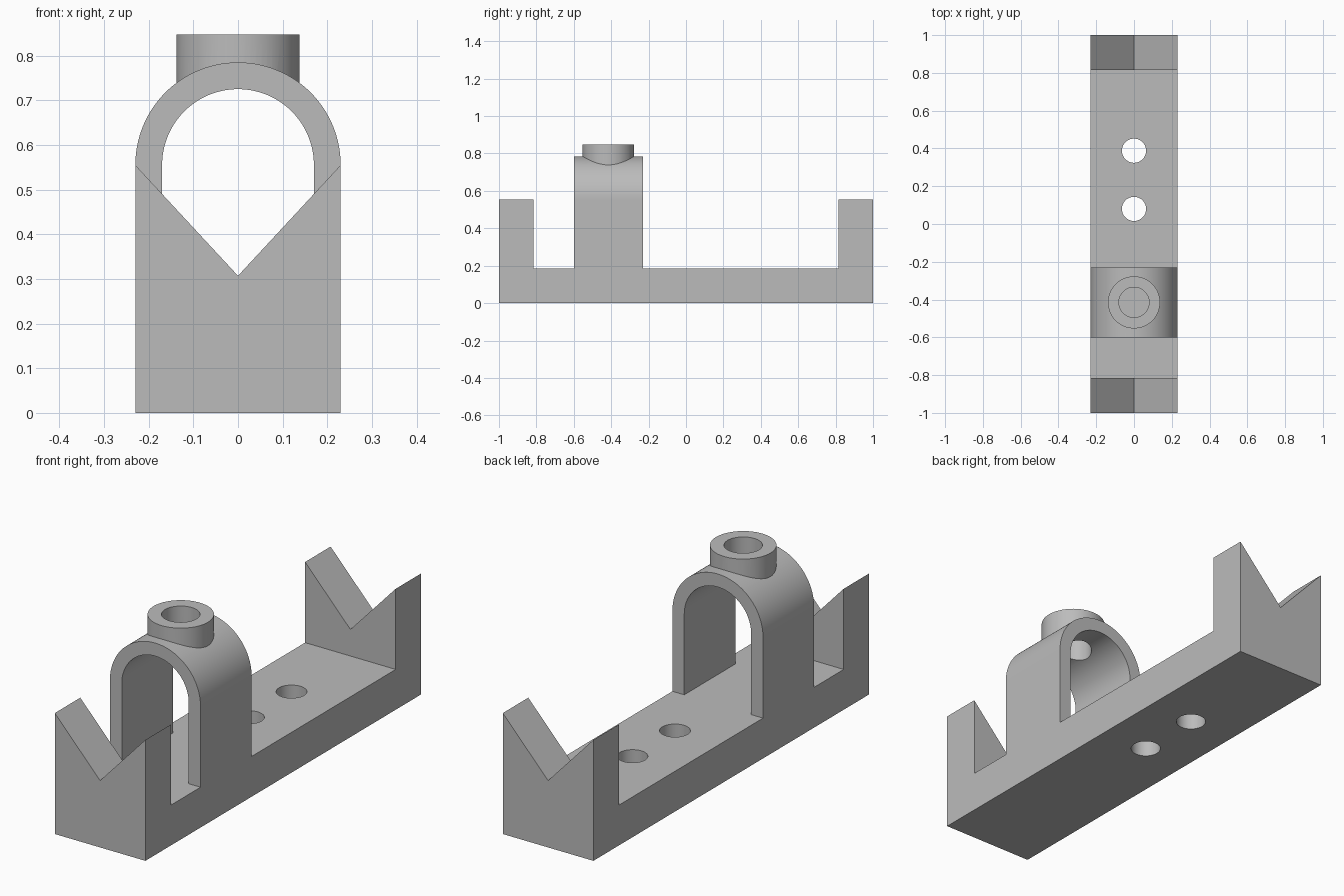
import bpy, bmesh, math
from mathutils import Matrix

cube = bpy.data.objects.get("Cube")
if cube:
    bpy.data.objects.remove(cube, do_unlink=True)

HALF_W, BED_TOP, ARM_TOP, V_BOTTOM = 0.23, 0.185, 0.555, 0.307
ARCH_Y, ARCH_HALF = -0.415, 0.185
BORE = 0.17

grey = bpy.data.materials.new("plain grey")
grey.use_nodes = True
grey.diffuse_color = (0.5, 0.5, 0.5, 1)
grey.node_tree.nodes["Principled BSDF"].inputs["Base Color"].default_value = (0.5, 0.5, 0.5, 1)


def finish(name, bm):
    bmesh.ops.recalc_face_normals(bm, faces=bm.faces)
    mesh = bpy.data.meshes.new(name)
    bm.to_mesh(mesh)
    bm.free()
    obj = bpy.data.objects.new(name, mesh)
    mesh.materials.append(grey)
    bpy.context.collection.objects.link(obj)
    return obj


def prism(name, points, axis, start, end):
    """Extrude a profile along x (points are y, z) or y (points are x, z)."""
    bm = bmesh.new()
    place = (lambda a, b: (start, a, b)) if axis == "x" else (lambda a, b: (a, start, b))
    face = bm.faces.new([bm.verts.new(place(a, b)) for a, b in points])
    moved = bmesh.ops.extrude_face_region(bm, geom=[face])["geom"]
    shift = (end - start, 0, 0) if axis == "x" else (0, end - start, 0)
    bmesh.ops.translate(bm, vec=shift, verts=[v for v in moved if isinstance(v, bmesh.types.BMVert)])
    return finish(name, bm)


def cylinder(name, y, radius, bottom, top):
    bm = bmesh.new()
    bmesh.ops.create_cone(bm, cap_ends=True, segments=64, radius1=radius, radius2=radius,
                          depth=top - bottom, matrix=Matrix.Translation((0, y, (top + bottom) / 2)))
    return finish(name, bm)


def arc(radius, steps=56):
    return [(radius * math.cos(math.pi * i / steps), ARM_TOP + radius * math.sin(math.pi * i / steps))
            for i in range(steps + 1)]


def combine(target, tool, operation):
    tool.hide_render = True
    mod = target.modifiers.new(operation.title(), "BOOLEAN")
    mod.operation, mod.solver, mod.object = operation, "EXACT", tool
    bpy.context.view_layer.objects.active = target
    bpy.ops.object.modifier_apply(modifier=mod.name)
    bpy.data.objects.remove(tool, do_unlink=True)


# Body blank: long bed with end blocks and a tower for the arch
front, back = ARCH_Y - ARCH_HALF, ARCH_Y + ARCH_HALF
side = [(-1, 0), (1, 0), (1, 0.65), (0.815, 0.65), (0.815, BED_TOP),
        (back, BED_TOP), (back, 0.9), (front, 0.9), (front, BED_TOP),
        (-0.815, BED_TOP), (-0.815, 0.65), (-1, 0.65)]
body = prism("cradle_body", side, "x", -HALF_W, HALF_W)

# V notches in both end blocks
slope = (ARM_TOP - V_BOTTOM) / HALF_W
reach = 0.3
notch = [(0, V_BOTTOM), (reach, V_BOTTOM + slope * reach), (reach, 0.8),
         (-reach, 0.8), (-reach, V_BOTTOM + slope * reach)]
for s in (-1, 1):
    combine(body, prism("notch_cutter", notch, "y", s * 0.75, s * 1.1), "DIFFERENCE")

# Rounded outside and open inside of the arch
crown = arc(HALF_W) + [(-0.3, ARM_TOP), (-0.3, 1), (0.3, 1), (0.3, ARM_TOP)]
combine(body, prism("crown_cutter", crown, "y", front - 0.05, back + 0.05), "DIFFERENCE")
tunnel = arc(BORE) + [(-BORE, BED_TOP), (BORE, BED_TOP)]
combine(body, prism("tunnel_cutter", tunnel, "y", front - 0.05, back + 0.05), "DIFFERENCE")

# Boss on top of the arch, bored through
combine(body, cylinder("boss", ARCH_Y, 0.138, 0.732, 0.847), "UNION")
combine(body, cylinder("bore_cutter", ARCH_Y, 0.08, 0.5, 1), "DIFFERENCE")

# Two mounting holes through the bed
for y in (0.08, 0.388):
    combine(body, cylinder("hole_cutter", y, 0.064, -0.1, 0.3), "DIFFERENCE")

# Smooth curved walls, crisp edges
bpy.ops.object.select_all(action="DESELECT")
body.select_set(True)
bpy.context.view_layer.objects.active = body
bpy.ops.object.shade_smooth_by_angle(angle=math.radians(25))
weighted = body.modifiers.new("Weighted Normals", "WEIGHTED_NORMAL")
weighted.keep_sharp = True
